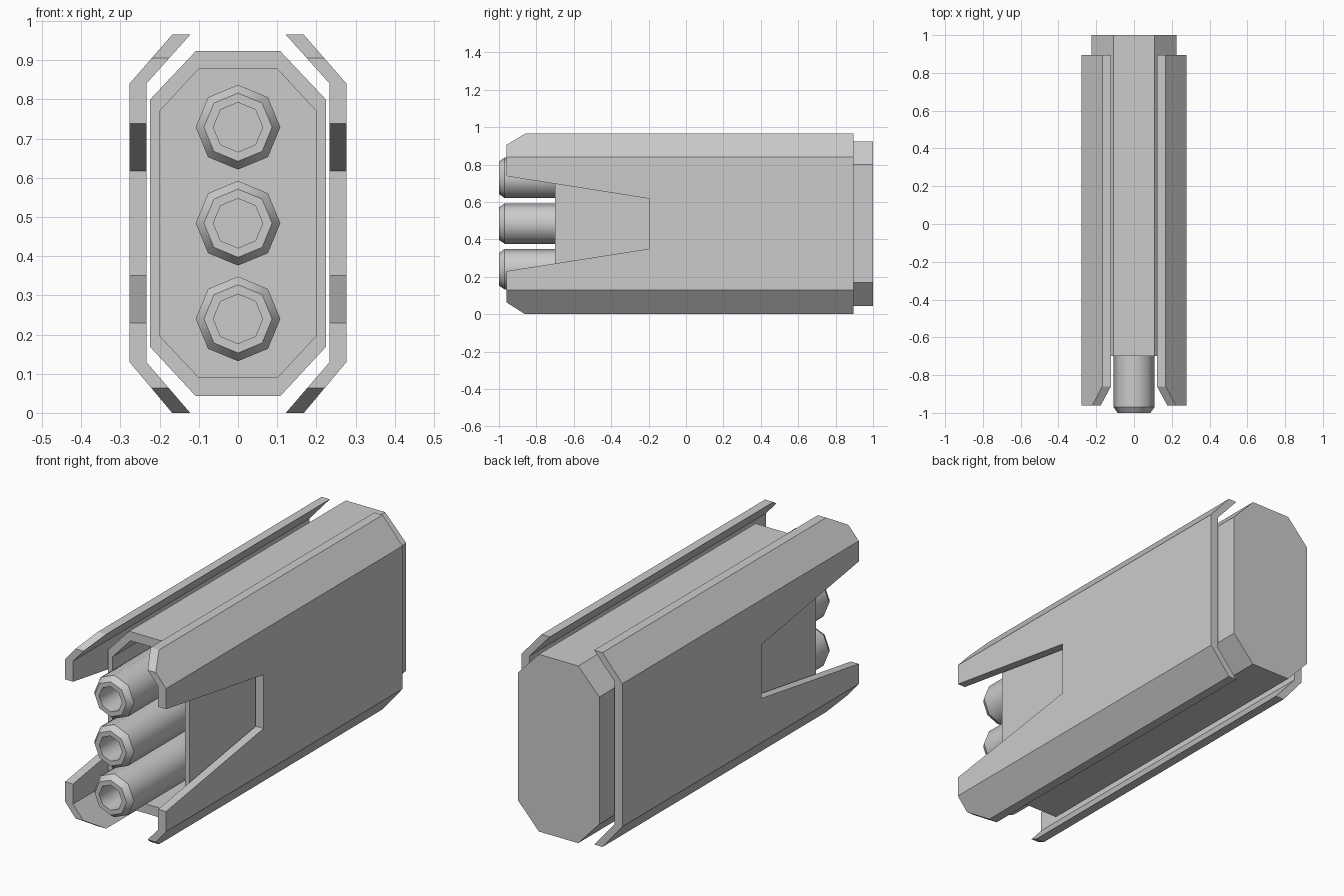
import bpy, bmesh
from math import sin, cos, pi

if "Cube" in bpy.data.objects:
    bpy.data.objects.remove(bpy.data.objects["Cube"])


def finish(bm, name):
    bmesh.ops.recalc_face_normals(bm, faces=bm.faces[:])
    mesh = bpy.data.meshes.new(name)
    bm.to_mesh(mesh)
    bm.free()
    obj = bpy.data.objects.new(name, mesh)
    bpy.context.collection.objects.link(obj)
    return obj


def loft(name, rings, smooth=False):
    """Join rings of (x, y, z) points with quads and cap both ends."""
    bm = bmesh.new()
    rows = [[bm.verts.new(p) for p in ring] for ring in rings]
    n = len(rows[0])
    for a, b in zip(rows, rows[1:]):
        for i in range(n):
            j = (i + 1) % n
            bm.faces.new((a[i], a[j], b[j], b[i])).smooth = smooth
    for row in (rows[0], rows[-1]):
        bm.faces.new(row)
    # keep the edges around each ring crisp
    for row in rows:
        for i in range(n):
            bm.edges.get((row[i], row[(i + 1) % n])).smooth = False
    return finish(bm, name)


def octagon(y, half_top, half_side, z_bottom, z_low, z_high, z_top):
    right = [(half_top, z_bottom), (half_side, z_low),
             (half_side, z_high), (half_top, z_top)]
    left = [(-x, z) for x, z in reversed(right)]
    return [(x, y, z) for x, z in right + left]


# main casing, hollow at the front
outer = (0.108, 0.224, 0.043, 0.168, 0.80, 0.923)
inner = (0.10, 0.20, 0.09, 0.197, 0.77, 0.878)
loft("casing", [octagon(1.0, *outer), octagon(-0.70, *outer),
                octagon(-0.70, *inner), octagon(-0.20, *inner)])


# three octagonal barrels with chamfered muzzles and bores
def circle(r, y, z):
    return [(r * cos(i * pi / 4), y, z + r * sin(i * pi / 4)) for i in range(8)]


barrel_profile = [(0.108, -0.19), (0.108, -0.97), (0.087, -1.0),
                  (0.063, -1.0), (0.063, -0.75)]
for name, z in (("upper", 0.729), ("middle", 0.484), ("lower", 0.24)):
    loft(name + "_barrel", [circle(r, y, z) for r, y in barrel_profile], True)

# folded armour panels: side outline (y, z), bent inward above and below
outline = [(0.895, 0), (0.895, 0.13), (0.895, 0.84), (0.895, 0.965),
           (-0.86, 0.965), (-0.96, 0.905), (-0.96, 0.84), (-0.96, 0.738),
           (-0.195, 0.617), (-0.195, 0.35), (-0.96, 0.23), (-0.96, 0.13),
           (-0.96, 0.063), (-0.86, 0)]
plates = [(0, 1, 11, 12, 13), (1, 2, 6, 7, 8, 9, 10, 11), (2, 3, 4, 5, 6)]


def panel_x(z, wall, tip):
    t = max((z - 0.84) / 0.125, (0.13 - z) / 0.13, 0)
    return wall + (tip - wall) * t


def side_panel(name, side):
    bm = bmesh.new()
    skins = [[bm.verts.new((side * panel_x(z, wall, tip), y, z))
              for y, z in outline]
             for wall, tip in ((0.277, 0.168), (0.234, 0.122))]
    for skin in skins:
        for plate in plates:
            bm.faces.new([skin[i] for i in plate])
    a, b = skins
    for i in range(len(outline)):
        j = (i + 1) % len(outline)
        bm.faces.new((a[i], a[j], b[j], b[i]))
    return finish(bm, name)


side_panel("right_panel", 1)
side_panel("left_panel", -1)
